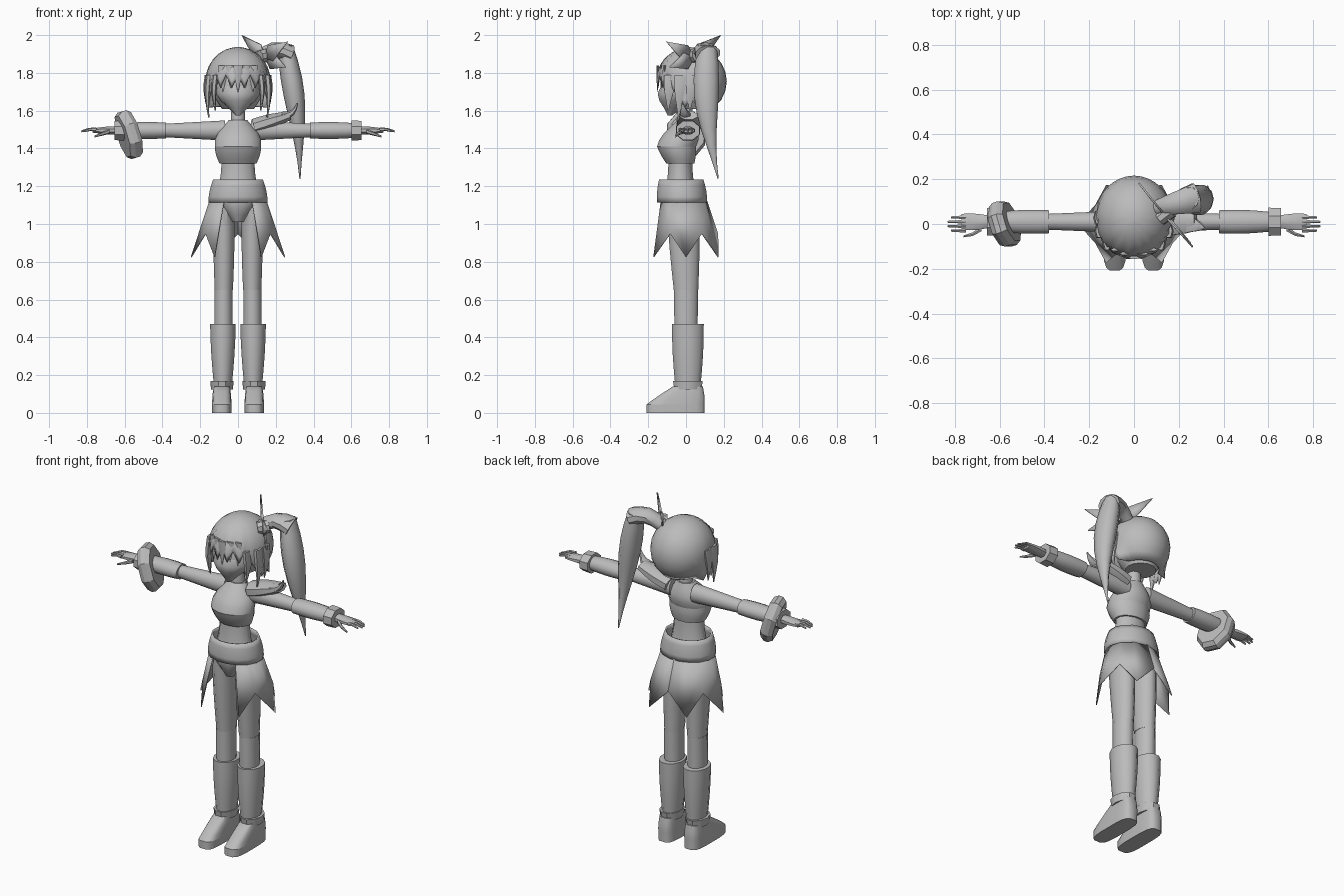
import bpy, bmesh, math
from mathutils import Vector

if "Cube" in bpy.data.objects:
    bpy.data.objects.remove(bpy.data.objects["Cube"])

grey = bpy.data.materials.new("plain_grey")
grey.use_nodes = True
shade = (.5, .5, .5, 1)
grey.diffuse_color = shade
grey.node_tree.nodes["Principled BSDF"].inputs["Base Color"].default_value = shade

UP, SIDE = Vector((0, 0, 1)), Vector((1, 0, 0))


def finish(name, bm, mirror=False, thick=0, sharp=40):
    """Turn a bmesh into a shaded object, optionally thickened and mirrored."""
    bmesh.ops.recalc_face_normals(bm, faces=bm.faces)
    mesh = bpy.data.meshes.new(name)
    bm.to_mesh(mesh)
    bm.free()
    mesh.materials.append(grey)
    part = bpy.data.objects.new(name, mesh)
    bpy.context.collection.objects.link(part)
    bpy.ops.object.select_all(action="DESELECT")
    part.select_set(True)
    bpy.context.view_layer.objects.active = part
    bpy.ops.object.shade_smooth_by_angle(angle=math.radians(sharp))
    if thick:
        part.modifiers.new("thickness", "SOLIDIFY").thickness = thick
    if mirror:
        part.modifiers.new("mirror", "MIRROR")


def grid(bm, rows, closed=True):
    """Join rows of points with quads."""
    rings = [[bm.verts.new(point) for point in row] for row in rows]
    count = len(rings[0])
    for lower, upper in zip(rings, rings[1:]):
        for j in range(count if closed else count - 1):
            k = (j + 1) % count
            bm.faces.new((lower[j], lower[k], upper[k], upper[j]))
    return rings


def sweep(name, start, end, start_size, end_size, swell=0, bow=(0, 0, 0), axis=None,
          steps=4, sides=12, square=1, caps=True, **style):
    """Tapered tube; each size is (radius along y, radius across)."""
    start, end, bow = Vector(start), Vector(end), Vector(bow)
    start_size, end_size = Vector(start_size), Vector(end_size)
    rows = []
    for i in range(steps + 1):
        t = i / steps
        arch = math.sin(math.pi * t)
        centre = start.lerp(end, t) + bow * arch
        size = start_size.lerp(end_size, t) * (1 + swell * arch)
        heading = axis or (end - start + bow * math.pi * math.cos(math.pi * t))
        heading = heading.normalized()
        depth = Vector((0, 1, 0))
        depth = (depth - heading * depth.dot(heading)).normalized()
        across = heading.cross(depth)
        row = []
        for k in range(sides):
            turn = math.tau * (k + .5) / sides
            c, s = math.cos(turn), math.sin(turn)
            row.append(centre + depth * math.copysign(abs(c) ** square, c) * size.x
                       + across * math.copysign(abs(s) ** square, s) * size.y)
        rows.append(row)
    bm = bmesh.new()
    rings = grid(bm, rows)
    if caps:
        bm.faces.new(rings[0])
        bm.faces.new(rings[-1])
    finish(name, bm, **style)


def column(name, bottom, top, bottom_size, top_size, x=0, y=(0, 0), **style):
    """Standing part with level rings; y gives the bottom and top offsets."""
    sweep(name, (x, y[0], bottom), (x, y[1], top), bottom_size, top_size, axis=UP, **style)


def arm(name, inner, outer, inner_size, outer_size, **style):
    """Mirrored part along the outstretched arm."""
    sweep(name, (inner, .01, 1.495), (outer, .01, 1.495), inner_size, outer_size,
          axis=SIDE, mirror=True, **style)


# Torso, neck and hips
column("waist", 1.18, 1.34, (.08, .11), (.065, .09), y=(-.03, -.03), swell=-.05)
column("bust", 1.32, 1.41, (.075, .1), (.105, .125), y=(-.03, -.05), swell=.05, sides=16)
column("shoulders", 1.41, 1.55, (.105, .125), (.045, .05), y=(-.05, 0), swell=.25, sides=16)
column("neck", 1.53, 1.64, (.04, .04), (.035, .035), steps=1)
column("briefs", 1.01, 1.16, (.07, .035), (.115, .13), y=(-.03, -.02), swell=.2)
column("belt", 1.115, 1.235, (.135, .16), (.12, .135), y=(-.02, -.025), swell=.04,
       sides=16, caps=False, thick=.01)

# Skirt panels with a zigzag hem, open at the front
waistband, hem = [], []
for i in range(6):
    turn = math.radians(30 * i - 60)
    c, s = math.cos(turn), math.sin(turn)
    waistband.append((.15 * c, .13 * s - .02, 1.13))
    hem.append((.2 * c, .17 * s, .95) if i % 2 else (.25 * c, .2 * s, .825))
bm = bmesh.new()
grid(bm, [waistband, hem], closed=False)
finish("skirt", bm, mirror=True, thick=.006)

# Legs, boots and feet
column("thighs", .65, 1.1, (.067, .05), (.09, .06), x=.075, y=(0, -.015), swell=.05, mirror=True)
column("knees", .44, .65, (.063, .05), (.067, .05), x=.077, mirror=True, steps=2)
column("boots", .15, .47, (.07, .05), (.087, .07), x=.08, y=(.01, .01), swell=.06, mirror=True)
column("ankle_bands", .125, .17, (.075, .058), (.083, .062), x=.085, y=(.01, .01),
       steps=1, sides=10, mirror=True)
column("soles", 0, .045, (.155, .052), (.155, .052), x=.086, y=(-.055, -.055),
       steps=1, sides=16, square=.55, mirror=True)
column("foot_tops", .045, .14, (.155, .052), (.08, .044), x=.086, y=(-.055, .01),
       swell=.03, sides=16, square=.55, mirror=True)

# Arms, sleeves, cuffs and hands
arm("upper_arms", .07, .4, (.05, .055), (.036, .036))
arm("sleeves", .38, .62, (.053, .043), (.044, .04), swell=.12)
arm("cuffs", .6, .655, (.068, .058), (.066, .055), steps=1, sides=8)
arm("palms", .63, .77, (.026, .024), (.038, .012), swell=.2, sides=8)
for finger in range(4):
    y = .02 * finger - .03
    reach = .83 - .015 * (finger in (0, 3))
    sweep("finger_pair_%d" % finger, (.75, y, 1.5), (reach, y, 1.49), (.01, .011), (.005, .005),
          bow=(0, 0, .006), steps=2, sides=6, mirror=True)
sweep("thumbs", (.68, -.02, 1.49), (.76, -.055, 1.463), (.014, .013), (.005, .005),
      bow=(0, -.008, 0), axis=SIDE, steps=2, sides=6, mirror=True)

# Heavy tilted bracelet on the right wrist
lean = Vector((1, .32, .3)).normalized()
wrist = Vector((-.578, 0, 1.473))
sweep("bracelet", wrist - lean * .036, wrist + lean * .036, (.095, .12), (.095, .12),
      swell=.18, steps=3, sides=8, sharp=25)

# Left shoulder guard with a turned-up tip
sweep("shoulder_guard", (.085, .015, 1.515), (.275, .015, 1.575), (.065, .045), (.05, .025),
      swell=.2, sides=8)
sweep("shoulder_tip", (.24, 0, 1.57), (.315, -.02, 1.64), (.045, .025), (.004, .004),
      bow=(.01, 0, -.015), sides=6)

# Face and skull
column("face", 1.575, 1.73, (.012, .012), (.125, .12), y=(-.085, -.01), swell=.4, sides=14)
column("skull", 1.73, 1.87, (.125, .12), (.09, .09), y=(-.01, .01), swell=.1, sides=14)

# Hair cap: rows running from the crown to a hem that varies around the head
columns, steps = 32, 8
rows = []
for i in range(steps + 1):
    row = []
    for j in range(columns):
        turn = math.tau * j / columns
        front = -math.sin(turn)
        jag = j % 2
        if front > .5:
            low = 1.79 - .07 * jag
        elif front > -.2:
            low = 1.66 - .045 * jag
        else:
            low = 1.62
        crown = .06
        polar = math.acos((low - 1.755) / .18) * (crown + (1 - crown) * i / steps)
        radius = math.sin(polar)
        if polar > math.pi / 2 and front > -.2:
            radius = .97
        row.append((.168 * radius * math.cos(turn), .028 - .183 * radius * front,
                    1.755 + .177 * math.cos(polar)))
    rows.append(row)
bm = bmesh.new()
rings = grid(bm, rows)
bm.faces.new(rings[0])
finish("hair_cap", bm, thick=.005, sharp=55)
column("hair_underside", 1.61, 1.73, (.085, .085), (.13, .14), y=(.055, .03), swell=.1, sides=14)

# Side locks and fringe strands
for name, x, y, tip in (("front", .12, -.085, 1.6), ("middle", .155, -.03, 1.565),
                        ("rear", .16, .03, 1.6)):
    sweep(name + "_locks", (x, y, 1.79), (x, y - .01, tip), (.035, .016), (.003, .003),
          swell=.4, bow=(.008, 0, 0), axis=UP, sides=6, mirror=True)
for strand in range(5):
    x = .04 * (strand - 2)
    y = abs(x) * .45 - .15
    sweep("fringe_strand_%d" % strand, (x, y, 1.84), (x, y, 1.7 + .02 * (strand % 2)),
          (.008, .025), (.002, .002), swell=.3, axis=UP, sides=6)

# Side ponytail sweeping out and down
sweep("ponytail_root", (.1, .07, 1.87), (.275, .115, 1.9), (.035, .035), (.07, .05),
      bow=(0, 0, .035), sides=10)
sweep("ponytail", (.25, .115, 1.94), (.328, .17, 1.24), (.05, .04), (.003, .003),
      swell=1.2, bow=(.02, -.03, 0), steps=8, sides=10, sharp=50)

# Pointed flat ribbon at the root of the ponytail
hub = Vector((.14, .04, 1.88))
facing = Vector((.75, .65, 0))
bm = bmesh.new()
for tip in ((.025, .185, 1.998), (.265, -.1, 1.965), (.25, -.09, 1.83), (.07, .13, 1.82)):
    along = (Vector(tip) - hub).normalized()
    flare = along.cross(facing).normalized() * .045
    middle = hub + along * .06
    bm.faces.new([bm.verts.new(p) for p in (hub, middle + flare, tip, middle - flare)])
finish("ribbon", bm, thick=.008)
sweep("ribbon_knot", (.115, .02, 1.885), (.165, .06, 1.895), (.03, .035), (.035, .04),
      steps=1, sides=8)
